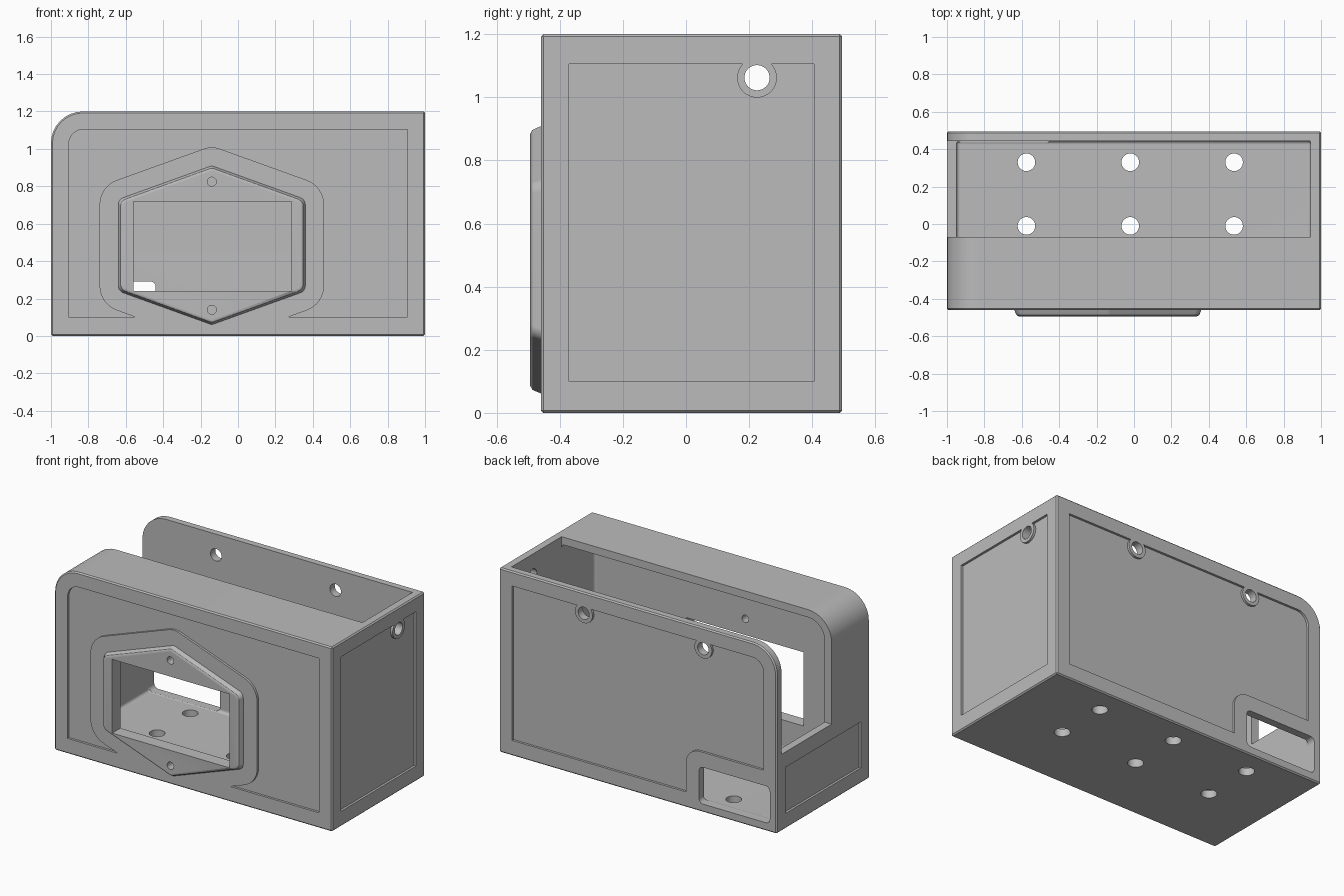
import bpy, bmesh, math
from mathutils import Vector

if "Cube" in bpy.data.objects:
    bpy.data.objects.remove(bpy.data.objects["Cube"], do_unlink=True)

grey = bpy.data.materials.new("matte grey")
grey.use_nodes = True
COLOUR = (0.5, 0.5, 0.5, 1)
grey.diffuse_color = COLOUR
grey.node_tree.nodes["Principled BSDF"].inputs["Base Color"].default_value = COLOUR


def rounded(corners, steps=8):
    """Outline through (u, v, radius) corners, with arcs where radius > 0."""
    out = []
    n = len(corners)
    for i, (u, v, r) in enumerate(corners):
        p = Vector((u, v))
        if r == 0:
            out.append(p)
            continue
        a = (Vector(corners[i - 1][:2]) - p).normalized()
        b = (Vector(corners[(i + 1) % n][:2]) - p).normalized()
        half = a.angle(b) / 2
        centre = p + (a + b).normalized() * (r / math.sin(half))
        start = p + a * (r / math.tan(half)) - centre
        end = p + b * (r / math.tan(half)) - centre
        turn = start.angle(end)
        for k in range(steps + 1):
            t = k / steps
            arc = (start * math.sin((1 - t) * turn) + end * math.sin(t * turn)) / math.sin(turn)
            out.append(centre + arc)
    return out


def rect(u0, v0, u1, v1, r=(0, 0, 0, 0)):
    """Corner radii run: low-left, low-right, top-right, top-left."""
    return rounded([(u0, v0, r[0]), (u1, v0, r[1]), (u1, v1, r[2]), (u0, v1, r[3])])


def circle(u, v, r, n=32):
    return [Vector((u + r * math.cos(math.tau * i / n), v + r * math.sin(math.tau * i / n)))
            for i in range(n)]


def loft(name, layers, axis):
    """Solid through (outline, depth) layers along the x, y or z axis."""
    place = {"x": lambda p, d: (d, p.x, p.y),
             "y": lambda p, d: (p.x, d, p.y),
             "z": lambda p, d: (p.x, p.y, d)}[axis]
    bm = bmesh.new()
    rings = [[bm.verts.new(place(p, d)) for p in pts] for pts, d in layers]
    bm.faces.new(rings[0])
    bm.faces.new(rings[-1])
    n = len(rings[0])
    for low, high in zip(rings, rings[1:]):
        for i in range(n):
            j = (i + 1) % n
            bm.faces.new((low[i], low[j], high[j], high[i]))
    bmesh.ops.recalc_face_normals(bm, faces=bm.faces)
    mesh = bpy.data.meshes.new(name)
    bm.to_mesh(mesh)
    bm.free()
    mesh.materials.append(grey)
    ob = bpy.data.objects.new(name, mesh)
    bpy.context.collection.objects.link(ob)
    return ob


def prism(name, pts, axis, d0, d1):
    return loft(name, [(pts, d0), (pts, d1)], axis)


def bake(ob):
    """Apply all modifiers."""
    deps = bpy.context.evaluated_depsgraph_get()
    mesh = bpy.data.meshes.new_from_object(ob.evaluated_get(deps))
    ob.modifiers.clear()
    ob.data = mesh


def bevel(ob, width, segments):
    mod = ob.modifiers.new("edge bevel", "BEVEL")
    mod.width, mod.segments = width, segments
    mod.limit_method, mod.angle_limit = "ANGLE", math.radians(40)
    bake(ob)


def combine(ob, others, operation="DIFFERENCE"):
    for other in others:
        mod = ob.modifiers.new("cut", "BOOLEAN")
        mod.operation, mod.object, mod.solver = operation, other, "EXACT"
        bake(ob)
        bpy.data.objects.remove(other, do_unlink=True)


FRONT, BACK, TOP, WALL, DEEP = -0.46, 0.495, 1.2, 0.05, 0.015
MID = -0.14   # centre line of the window plate

# Outer shell with one rounded upper corner
case = prism("case", rect(-1, 0, 1, TOP, (0, 0, 0, 0.17)), "y", FRONT, BACK)
bevel(case, 0.008, 1)

# Raised six-sided window plate with softened rim
def hexagon(inset):
    w, hi, lo = 0.5 - inset, 0.73 - inset * 0.7, 0.24 + inset * 0.7
    return rounded([(MID, 0.91 - inset, 0.03), (MID - w, hi, 0.04), (MID - w, lo, 0.04),
                    (MID, 0.06 + inset, 0.03), (MID + w, lo, 0.04), (MID + w, hi, 0.04)], 4)


plate = loft("window_plate", [(hexagon(0), -0.43), (hexagon(0), FRONT), (hexagon(0.006), -0.475),
                              (hexagon(0.012), -0.487), (hexagon(0.026), -0.495)], "y")
combine(case, [plate], "UNION")

# Hollow interior, then the open top and open side
cavity = prism("cavity", rect(-0.95, WALL, 0.945, TOP - WALL, (0, 0, 0, 0.12)), "y", -0.41, 0.445)
bevel(cavity, 0.02, 3)
opening = prism("opening", rect(-1.1, -0.07, 0.945, 0.445), "z", 0.5, 1.4)
combine(case, [cavity, opening])

# Shallow front panel that stops short of the window plate
front_panel = prism("front_panel", rect(-0.905, 0.1, 0.905, 1.105, (0, 0, 0, 0.08)),
                    "y", FRONT - 0.1, FRONT + DEEP)
border = rounded([(MID, 1.016, 0.12), (MID - 0.6, 0.80, 0.14), (MID - 0.6, 0.17, 0.14),
                  (MID, -0.046, 0), (MID + 0.6, 0.17, 0.14), (MID + 0.6, 0.80, 0.14)])
combine(front_panel, [prism("border", border, "y", -0.7, -0.3)])

# Shallow back panel that stops short of the cable slot and the hanging holes
back_panel = prism("back_panel", rect(-0.905, 0.1, 0.905, 1.105, (0, 0, 0, 0.08)),
                   "y", BACK - DEEP, BACK + 0.1)
hang_x, hang_z = (0.39, -0.47), 1.065
combine(back_panel, [prism("slot_border", rect(-1.2, -0.1, -0.345, 0.39, (0, 0, 0.1, 0)),
                           "y", 0.4, 0.7)])
combine(back_panel, [prism("ring", circle(x, hang_z, 0.063), "y", 0.4, 0.7) for x in hang_x])

# Shallow side panels
left_panel = prism("left_panel", rect(-0.37, 0.1, 0.405, 1.105), "x", 1 - DEEP, 1.1)
combine(left_panel, [prism("ring", circle(0.225, 1.062, 0.063), "x", 0.9, 1.2)])
right_panel = prism("right_panel", rect(-0.37, 0.1, 0.405, 0.4), "x", -1.1, DEEP - 1)
combine(case, [front_panel, back_panel, left_panel, right_panel])

# Window, cable slot and round holes
cuts = [prism("window", rect(-0.56, 0.24, 0.285, 0.72), "y", -0.7, -0.3),
        prism("cable_slot", rect(-0.95, 0.053, -0.44, 0.292, (0.03,) * 4), "y", 0.4, 0.7),
        prism("side_hole", circle(0.225, 1.062, 0.04), "x", 0.9, 1.2)]
cuts += [prism("hang_hole", circle(x, hang_z, 0.04), "y", 0.4, 0.7) for x in hang_x]
cuts += [prism("screw_hole", circle(MID, z, 0.024), "y", -0.7, -0.3) for z in (0.14, 0.825)]
cuts += [prism("floor_hole", circle(x, y, 0.047), "z", -0.1, 0.1)
         for x in (-0.575, -0.02, 0.535) for y in (-0.01, 0.33)]
combine(case, cuts)

# Smooth curves, crisp corners
bpy.ops.object.select_all(action="DESELECT")
case.select_set(True)
bpy.context.view_layer.objects.active = case
bpy.ops.object.shade_smooth_by_angle(angle=math.radians(32))
weighted = case.modifiers.new("even shading", "WEIGHTED_NORMAL")
weighted.keep_sharp = True
